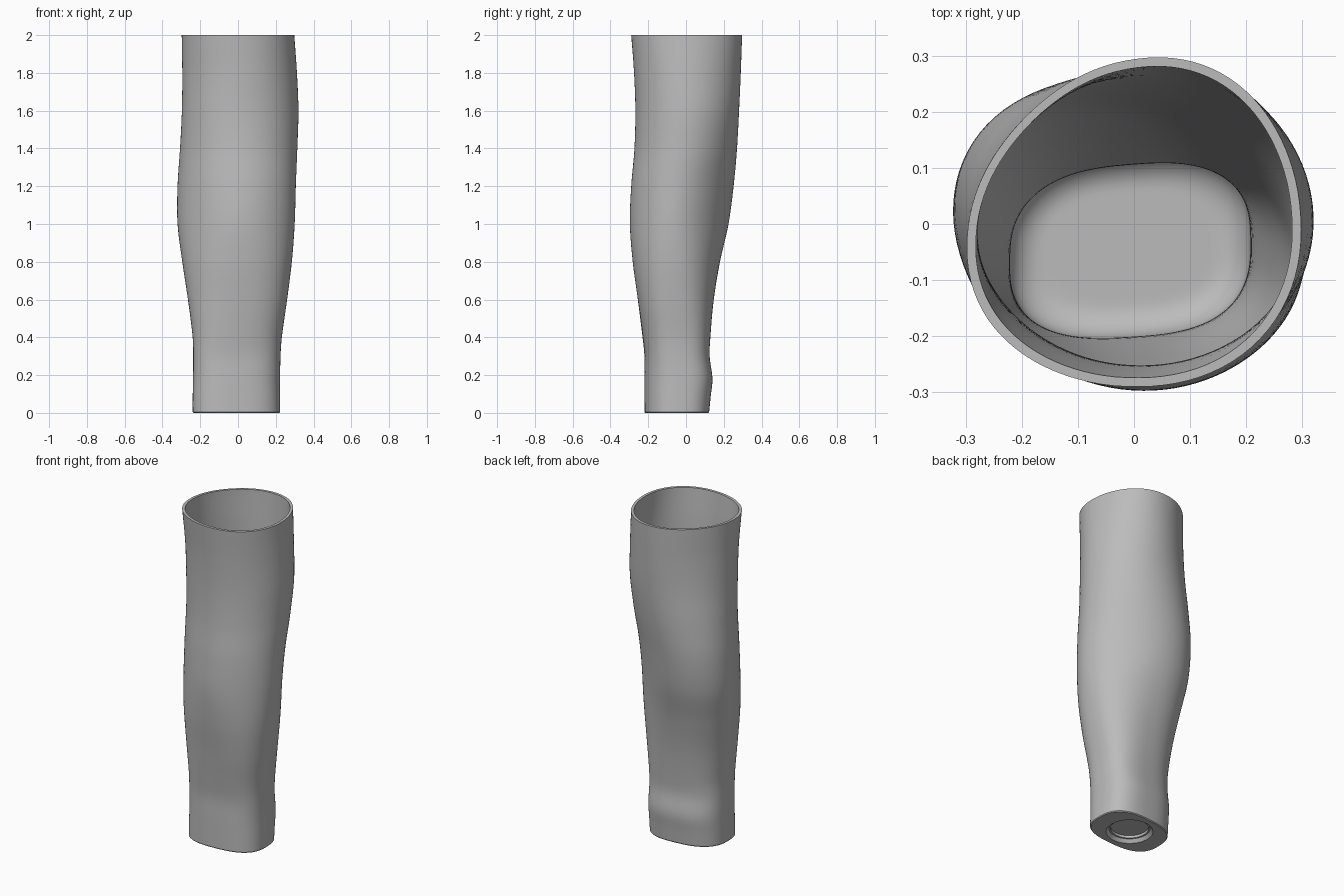
import bpy
import bmesh
import math
from mathutils import Vector

SIDES = 96
WALL = 0.016
HEIGHT = 2.0
FLOOR = 0.1
FILLET = 0.06

# Limb stations: height, x min, x max, y min, y max, squareness, skew, swell
STATIONS = [
    (0.0, -0.24, 0.223, -0.22, 0.122, 2.7, 0.1, 0.03),
    (0.08, -0.24, 0.223, -0.22, 0.13, 2.7, 0.1, 0.03),
    (0.18, -0.238, 0.223, -0.22, 0.14, 2.7, 0.1, 0.03),
    (0.3, -0.237, 0.225, -0.22, 0.125, 2.7, 0.1, 0.03),
    (0.4, -0.24, 0.232, -0.23, 0.129, 2.6, 0.08, 0.03),
    (0.6, -0.265, 0.26, -0.255, 0.147, 2.4, 0.0, 0.02),
    (0.8, -0.295, 0.285, -0.282, 0.18, 2.2, -0.08, -0.03),
    (1.0, -0.32, 0.3, -0.297, 0.225, 2.0, -0.15, -0.07),
    (1.2, -0.32, 0.306, -0.29, 0.252, 2.0, -0.14, -0.06),
    (1.4, -0.307, 0.314, -0.273, 0.27, 2.0, -0.06, -0.02),
    (1.6, -0.297, 0.32, -0.268, 0.281, 2.0, 0.02, 0.03),
    (1.8, -0.295, 0.312, -0.275, 0.29, 2.0, 0.05, 0.08),
    (2.0, -0.298, 0.298, -0.29, 0.297, 2.1, 0.07, 0.12),
]


def make_material(name, value):
    mat = bpy.data.materials.new(name)
    mat.use_nodes = True
    colour = (value, value, value, 1.0)
    mat.diffuse_color = colour
    mat.node_tree.nodes["Principled BSDF"].inputs["Base Color"].default_value = colour
    return mat


def slope(i, k):
    """Tangent of column k at station i."""
    a = STATIONS[max(i - 1, 0)]
    b = STATIONS[min(i + 1, len(STATIONS) - 1)]
    return (b[k] - a[k]) / (b[0] - a[0])


def station_at(z):
    """Smoothly interpolated section values at a height."""
    i = 0
    while i < len(STATIONS) - 2 and z > STATIONS[i + 1][0]:
        i += 1
    a, b = STATIONS[i], STATIONS[i + 1]
    span = b[0] - a[0]
    t = (z - a[0]) / span
    ease = t * t * (3 - 2 * t)
    start = t * (1 - t) ** 2 * span
    end = t * t * (t - 1) * span
    return [a[k] + (b[k] - a[k]) * ease + slope(i, k) * start + slope(i + 1, k) * end
            for k in range(1, len(a))]


def fit(values, low, high):
    """Spread values so they span low to high exactly."""
    bottom, top = min(values), max(values)
    return [low + (high - low) * (v - bottom) / (top - bottom) for v in values]


def section(z, inset=0.0, height=None):
    """Rounded limb outline: skewed, and swollen towards the front left."""
    x0, x1, y0, y1, power, skew, swell = station_at(z)
    us, vs = [], []
    for s in range(SIDES):
        angle = math.tau * s / SIDES
        c, d = math.cos(angle), math.sin(angle)
        u = math.copysign(abs(c) ** (2 / power), c)
        v = math.copysign(abs(d) ** (2 / power), d)
        scale = 1 + swell * math.cos(angle + math.pi / 4) ** 3
        us.append(u * scale)
        vs.append((v + skew * u) * scale)
    level = z if height is None else height
    return [Vector((x, y, level)) for x, y in zip(fit(us, x0 + inset, x1 - inset),
                                                  fit(vs, y0 + inset, y1 - inset))]


def circle(radius, z):
    """Round ring centred under the base."""
    x0, x1, y0, y1 = station_at(0.0)[:4]
    return [Vector(((x0 + x1) / 2 + radius * math.cos(math.tau * s / SIDES),
                    (y0 + y1) / 2 + radius * math.sin(math.tau * s / SIDES), z))
            for s in range(SIDES)]


def heights(low, high, count):
    return [low + (high - low) * i / count for i in range(count + 1)]


def build_shell(name, rings, mat):
    """Bridge the rings in order and cap both ends."""
    bm = bmesh.new()
    loops = [[bm.verts.new(p) for p in ring] for ring in rings]
    for low, high in zip(loops, loops[1:]):
        for s in range(SIDES):
            n = (s + 1) % SIDES
            bm.faces.new((low[s], low[n], high[n], high[s]))
    bm.faces.new(list(reversed(loops[0])))
    bm.faces.new(loops[-1])
    bmesh.ops.recalc_face_normals(bm, faces=bm.faces[:])
    mesh = bpy.data.meshes.new(name)
    bm.to_mesh(mesh)
    bm.free()
    obj = bpy.data.objects.new(name, mesh)
    bpy.context.collection.objects.link(obj)
    mesh.materials.append(mat)
    bpy.ops.object.select_all(action="DESELECT")
    obj.select_set(True)
    bpy.context.view_layer.objects.active = obj
    bpy.ops.object.shade_smooth_by_angle(angle=math.radians(35))
    return obj


default_cube = bpy.data.objects.get("Cube")
if default_cube:
    bpy.data.objects.remove(default_cube)

grey = make_material("plain grey", 0.5)

# Stepped round recess under the base
rings = [circle(0.105, 0.035), circle(0.105, 0.02), circle(0.115, 0.02), circle(0.13, 0.0)]

# Outer skin with a small bevel at the foot
rings.append(section(0.0, 0.004))
rings += [section(z) for z in heights(0.005, HEIGHT, 80)]

# Inner skin, from the open rim down to the floor
rings += [section(z, WALL) for z in reversed(heights(FLOOR + FILLET, HEIGHT, 70))]

# Rounded inside corner and flat floor
for step in range(1, 9):
    turn = math.pi / 2 * step / 8
    rings.append(section(FLOOR + FILLET, WALL + FILLET * (1 - math.cos(turn)),
                         FLOOR + FILLET * (1 - math.sin(turn))))
rings.append(section(FLOOR + FILLET, WALL + FILLET * 1.2, FLOOR))

build_shell("hollow_limb_sleeve", rings, grey)
